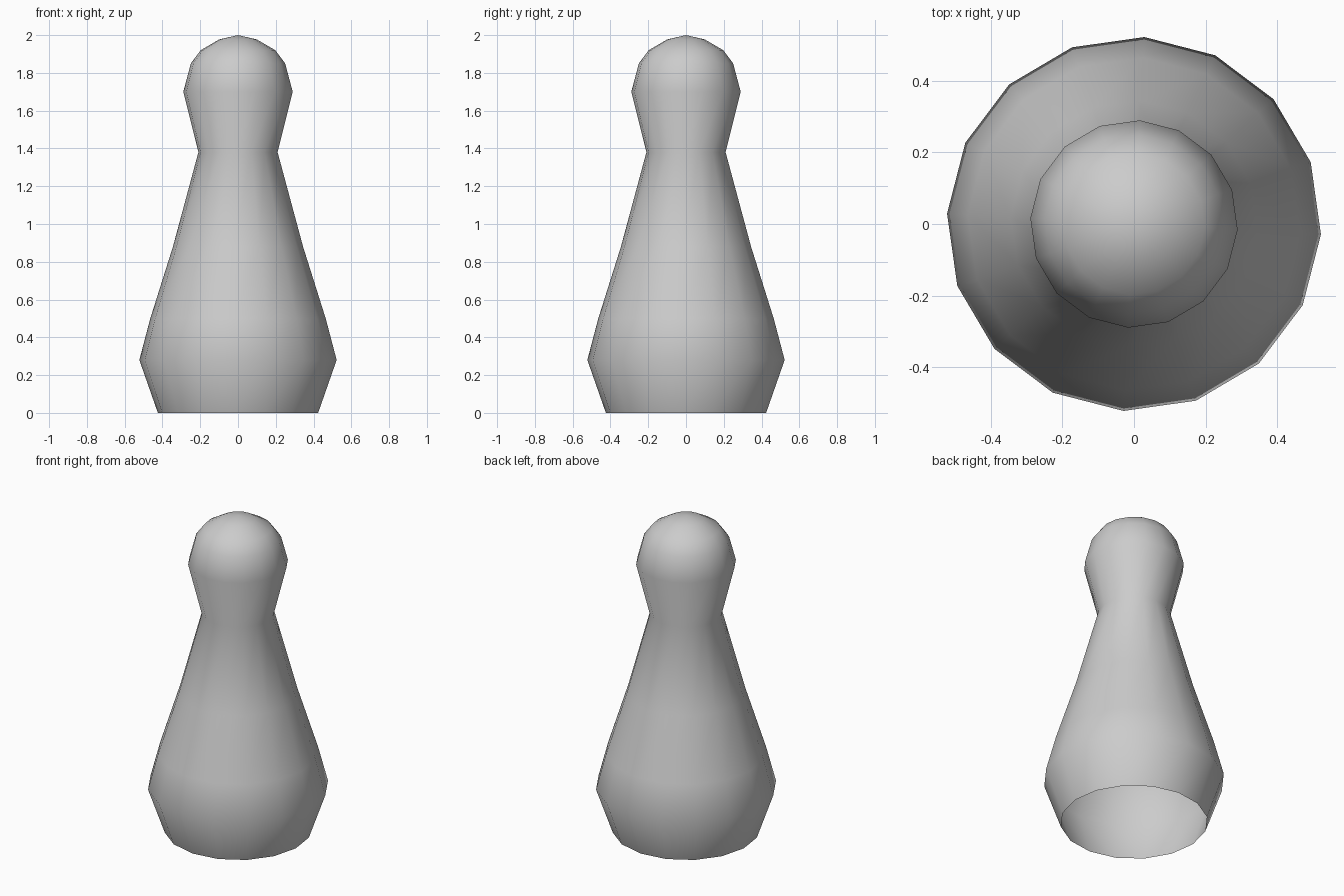
import bpy, bmesh, math

SIDES = 16
TURN = math.radians(-3.2)

cube = bpy.data.objects.get("Cube")
if cube:
    bpy.data.objects.remove(cube, do_unlink=True)

# Plain grey material
grey = bpy.data.materials.new("plain grey")
grey.use_nodes = True
colour = (0.6, 0.6, 0.6, 1)
grey.diffuse_color = colour
grey.node_tree.nodes["Principled BSDF"].inputs["Base Color"].default_value = colour

# Profile (radius, height) from the open foot to the round head
profile = [(0.425, 0), (0.523, 0.28), (0.465, 0.5), (0.345, 0.88), (0.21, 1.38),
           (0.29, 1.7), (0.25, 1.85), (0.198, 1.92), (0.1, 1.977)]

bm = bmesh.new()
rings = []
for radius, z in profile:
    angles = [TURN + math.tau * i / SIDES for i in range(SIDES)]
    rings.append([bm.verts.new((radius * math.cos(a), radius * math.sin(a), z)) for a in angles])

# Walls between neighbouring rings
for low, high in zip(rings, rings[1:]):
    for i in range(SIDES):
        j = (i + 1) % SIDES
        bm.faces.new((low[i], low[j], high[j], high[i]))

# Crown fan; the underside stays open
tip = bm.verts.new((0, 0, 2))
for i in range(SIDES):
    bm.faces.new((rings[-1][i], rings[-1][(i + 1) % SIDES], tip))

for face in bm.faces:
    face.smooth = True

mesh = bpy.data.meshes.new("pawn_body")
bm.to_mesh(mesh)
bm.free()
mesh.materials.append(grey)
pawn = bpy.data.objects.new("pawn_body", mesh)
bpy.context.collection.objects.link(pawn)
